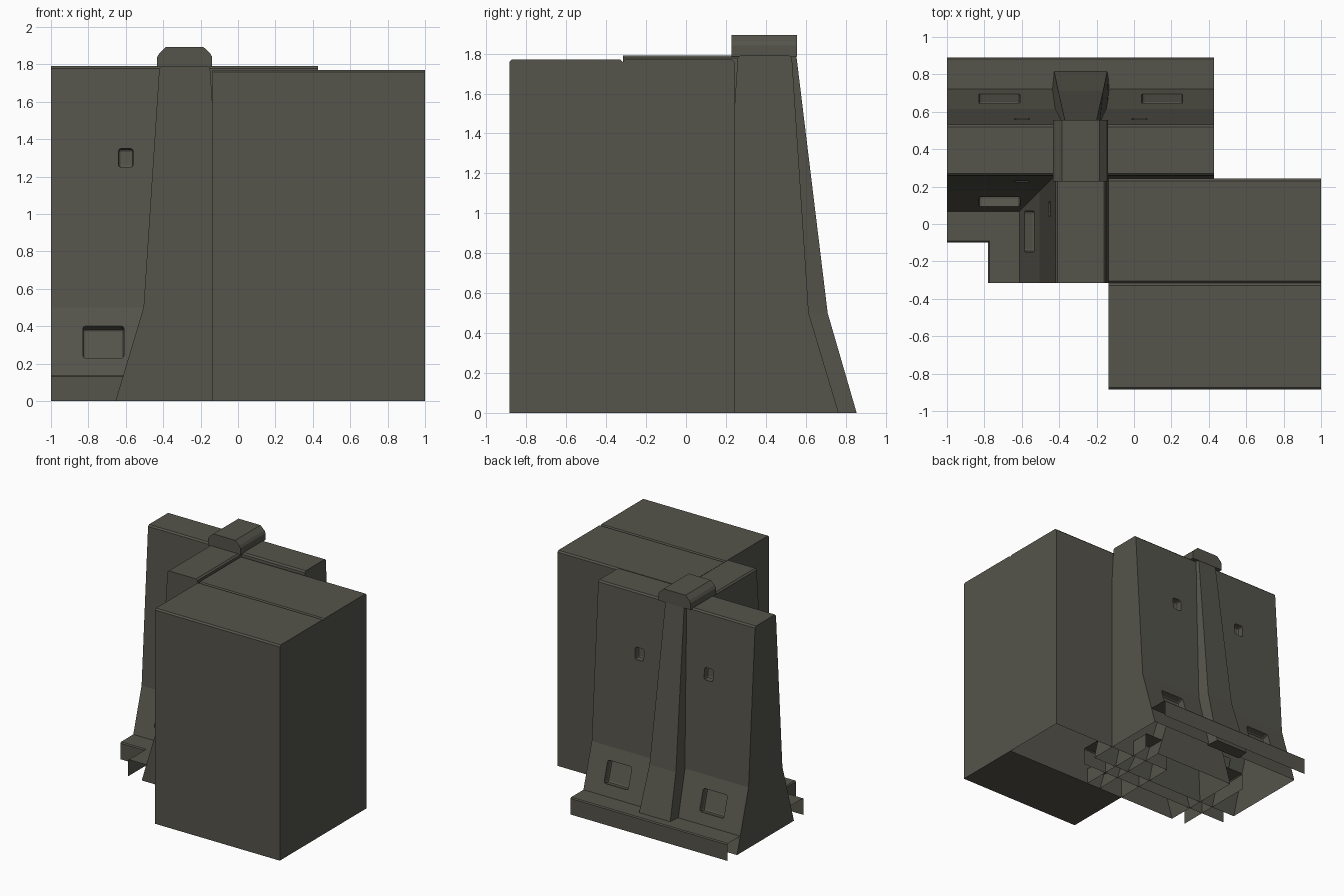
import bpy, bmesh, math
from mathutils import Vector, Matrix

if "Cube" in bpy.data.objects:
    bpy.data.objects.remove(bpy.data.objects["Cube"], do_unlink=True)

concrete = bpy.data.materials.new("dark olive concrete")
concrete.use_nodes = True
COLOUR = (0.09, 0.088, 0.07, 1)
concrete.diffuse_color = COLOUR
concrete.node_tree.nodes["Principled BSDF"].inputs["Base Color"].default_value = COLOUR

CX, CY = -0.285, 0.395          # centre lines of the two walls
FOOT, KNEE, CROWN = 0.37, 0.22, 0.136   # half thickness of a wall
KNEE_Z, TOP = 0.5, 1.79
LEDGE, LEDGE_Z = 0.495, 0.14


def finish(bm, name):
    mesh = bpy.data.meshes.new(name)
    bm.to_mesh(mesh)
    bm.free()
    mesh.materials.append(concrete)
    obj = bpy.data.objects.new(name, mesh)
    bpy.context.collection.objects.link(obj)
    return obj


def extrude(name, profile, start, end, place, closed=True):
    """Sweep a (u, z) profile from start to end; place maps (u, v, z) to the world."""
    bm = bmesh.new()
    rings = [[bm.verts.new(place(u, v, z)) for u, z in profile] for v in (start, end)]
    n = len(profile)
    for i in range(n if closed else n - 1):
        j = (i + 1) % n
        bm.faces.new((rings[0][i], rings[0][j], rings[1][j], rings[1][i]))
    if closed:
        bm.faces.new(rings[0])
        bm.faces.new(rings[1])
    bmesh.ops.recalc_face_normals(bm, faces=bm.faces)
    return finish(bm, name)


def along_x(u, v, z):
    return Vector((v, CY + u, z))


def along_y(u, v, z):
    return Vector((CX + u, v, z))


def remove_bottom(obj):
    bm = bmesh.new()
    bm.from_mesh(obj.data)
    low = [f for f in bm.faces if all(v.co.z < 0.002 for v in f.verts)]
    bmesh.ops.delete(bm, geom=low, context="FACES")
    bm.to_mesh(obj.data)
    bm.free()


def bake(obj):
    graph = bpy.context.evaluated_depsgraph_get()
    mesh = bpy.data.meshes.new_from_object(obj.evaluated_get(graph))
    obj.modifiers.clear()
    obj.data = mesh


def half_width(z):
    if z < KNEE_Z:
        return FOOT + (KNEE - FOOT) * z / KNEE_Z
    return KNEE + (CROWN - KNEE) * (z - KNEE_Z) / (TOP - KNEE_Z)


def pocket(wall, place, side, v, z, width, height, depth):
    """Cut a rounded recess into the sloping side of a wall."""
    slope = (half_width(z + 0.02) - half_width(z - 0.02)) / 0.04
    out = place(side, 0, -slope) - place(0, 0, 0)
    out.normalize()
    along = place(0, 1, 0) - place(0, 0, 0)
    up = out.cross(along)
    rot = Matrix((along, up, out)).transposed().to_4x4()
    bm = bmesh.new()
    bmesh.ops.create_cube(bm, size=1)
    bmesh.ops.scale(bm, vec=(width, height, depth * 2), verts=bm.verts)
    bmesh.ops.bevel(bm, geom=bm.edges[:], offset=0.015, segments=2,
                    affect="EDGES", profile=0.5)
    bmesh.ops.transform(bm, verts=bm.verts,
                        matrix=Matrix.Translation(place(side * half_width(z), v, z)) @ rot)
    bmesh.ops.recalc_face_normals(bm, faces=bm.faces)
    cutter = finish(bm, "recess_cutter")
    cutter.hide_render = True
    mod = wall.modifiers.new("recess", "BOOLEAN")
    mod.object, mod.operation, mod.solver = cutter, "DIFFERENCE", "EXACT"
    bake(wall)
    bpy.data.objects.remove(cutter, do_unlink=True)


# Walls: flared section with a thin chamfer along the crown
side = [(FOOT, 0), (KNEE, KNEE_Z), (CROWN, TOP - 0.012), (CROWN - 0.012, TOP)]
section = side + [(-u, z) for u, z in reversed(side)]
main_wall = extrude("main_wall", section, -1, 0.427, along_x)
cross_wall = extrude("cross_wall", section, -0.316, CY, along_y)

# Lifting pockets and small sockets
for face in (1, -1):
    for end in (1, -1):
        if face < 0 and end > 0:
            continue
        pocket(main_wall, along_x, face, CX + end * 0.435, 0.315, 0.22, 0.18, 0.06)
        pocket(main_wall, along_x, face, CX + end * 0.315, 1.3, 0.08, 0.1, 0.05)
pocket(cross_wall, along_y, -1, -0.04, 0.315, 0.22, 0.18, 0.06)
pocket(cross_wall, along_y, -1, 0.08, 1.3, 0.08, 0.1, 0.05)
for wall in (main_wall, cross_wall):
    remove_bottom(wall)

# Thin ledges along the feet of both walls
for s, word in ((1, "left"), (-1, "right")):
    angle = [(s * half_width(LEDGE_Z), LEDGE_Z), (s * (LEDGE - 0.008), LEDGE_Z),
             (s * LEDGE, LEDGE_Z - 0.008), (s * LEDGE, 0)]
    extrude("main_ledge_" + word, angle, -1, 0.427, along_x, closed=False)
    extrude("cross_ledge_" + word, angle, -0.316, CY, along_y, closed=False)

# Tapering buttress on the back of the main wall
bm = bmesh.new()
rings = []
for z, y, outer, base in ((0, 0.855, 0.15, 0.16), (KNEE_Z, 0.71, 0.12, 0.14),
                          (TOP, 0.553, 0.085, 0.1)):
    inner = CY + half_width(z) - 0.02
    rings.append([bm.verts.new((CX + u, v, z)) for u, v in
                  ((-base, inner), (-outer, y), (outer, y), (base, inner))])
for a, b in zip(rings, rings[1:]):
    for i in range(4):
        j = (i + 1) % 4
        bm.faces.new((a[i], a[j], b[j], b[i]))
bm.faces.new(rings[0])
bm.faces.new(rings[-1])
bmesh.ops.recalc_face_normals(bm, faces=bm.faces)
finish(bm, "buttress")

# Chamfered cap over the junction
half = [(0.147, TOP - 0.005), (0.147, 1.84), (0.135, 1.86), (0.1, 1.893)]
extrude("junction_cap", half + [(-u, z) for u, z in reversed(half)], 0.228, 0.556, along_y)


# Two filled blocks in the corner
def block(name, y0, y1):
    bm = bmesh.new()
    bmesh.ops.create_cube(bm, size=1)
    for v in bm.verts:
        v.co = (1 if v.co.x > 0 else -0.135, y1 if v.co.y > 0 else y0,
                1.77 if v.co.z > 0 else 0)
    edges = [e for e in bm.edges if all(v.co.z > 1 for v in e.verts)
             and abs(e.verts[0].co.x - e.verts[1].co.x) > 0.5]
    bmesh.ops.bevel(bm, geom=edges, offset=0.012, segments=1, affect="EDGES")
    return finish(bm, name)


block("front_block", -0.885, -0.316)
remove_bottom(block("rear_block", -0.316, 0.243))
